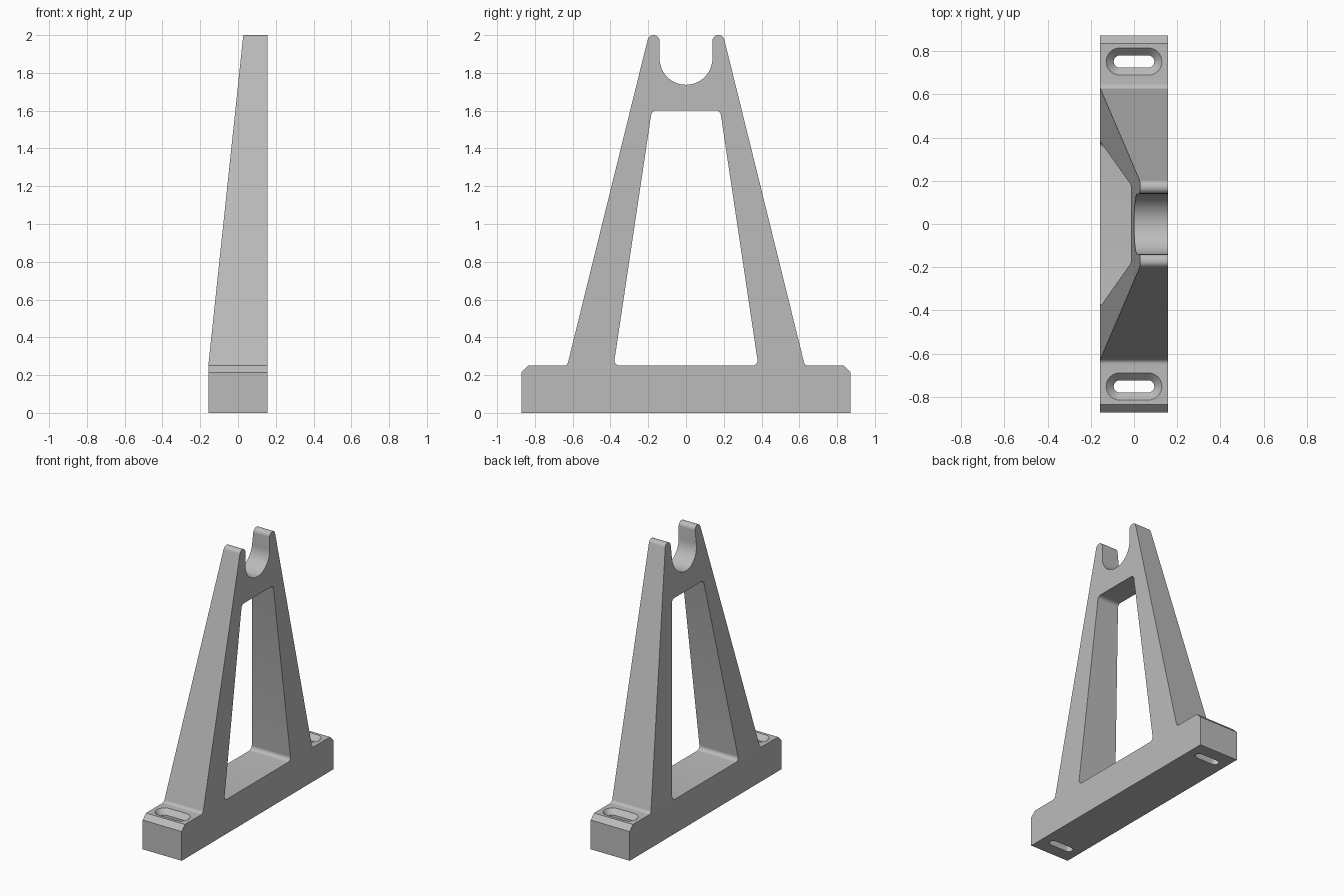
import bpy, bmesh, math
from mathutils import Vector

cube = bpy.data.objects.get("Cube")
if cube:
    bpy.data.objects.remove(cube, do_unlink=True)

HALF_T = 0.157    # half thickness along x
HALF_L = 0.872    # half length of the foot along y
BASE_Z = 0.25     # top of the foot

grey = bpy.data.materials.new("plain_grey")
grey.use_nodes = True
grey.diffuse_color = (0.5, 0.5, 0.5, 1)
grey.node_tree.nodes["Principled BSDF"].inputs["Base Color"].default_value = (0.5, 0.5, 0.5, 1)


def rounded(corners, steps=8):
    """Outline from (a, b, radius) corners, each rounded by a tangent arc."""
    out = []
    for i, (a, b, r) in enumerate(corners):
        p = Vector((a, b))
        if r == 0:
            out.append(p)
            continue
        u = (Vector(corners[i - 1][:2]) - p).normalized()
        v = (Vector(corners[(i + 1) % len(corners)][:2]) - p).normalized()
        half = u.angle(v) / 2
        centre = p + (u + v).normalized() * (r / math.sin(half))
        start = p + u * (r / math.tan(half)) - centre
        end = p + v * (r / math.tan(half)) - centre
        sweep = math.atan2(start.x * end.y - start.y * end.x, start.dot(end))
        for k in range(steps + 1):
            t = sweep * k / steps
            out.append(centre + Vector((start.x * math.cos(t) - start.y * math.sin(t),
                                        start.x * math.sin(t) + start.y * math.cos(t))))
    return out


def loft(name, rings):
    """Closed solid through matching rings of points."""
    bm = bmesh.new()
    loops = [[bm.verts.new(p) for p in ring] for ring in rings]
    n = len(loops[0])
    for lo, hi in zip(loops, loops[1:]):
        for i in range(n):
            bm.faces.new((lo[i], lo[(i + 1) % n], hi[(i + 1) % n], hi[i]))
    bm.faces.new(loops[0][::-1])
    bm.faces.new(loops[-1])
    bmesh.ops.recalc_face_normals(bm, faces=bm.faces)
    mesh = bpy.data.meshes.new(name)
    bm.to_mesh(mesh)
    bm.free()
    mesh.materials.append(grey)
    obj = bpy.data.objects.new(name, mesh)
    bpy.context.collection.objects.link(obj)
    return obj


def side_prism(name, outline, half):
    return loft(name, [[(x, p[0], p[1]) for p in outline] for x in (-half, half)])


# Stand outline: foot, tapering legs, forked tips and round cradle
NOTCH_R, NOTCH_Z = 0.14, 1.877
right_half = rounded([(0, 0, 0), (HALF_L, 0, 0), (HALF_L, 0.213, 0),
                      (HALF_L - 0.037, BASE_Z, 0), (0.629, BASE_Z, 0.025),
                      (0.197, 2.0, 0.031), (NOTCH_R, 2.0, 0.031),
                      (NOTCH_R, NOTCH_Z, 0)])[1:]
arc = [Vector((NOTCH_R * math.cos(t), NOTCH_Z - NOTCH_R * math.sin(t)))
       for t in (math.pi * k / 32 for k in range(1, 32))]
left_half = [Vector((-p.x, p.y)) for p in reversed(right_half)]
stand = side_prism("bearing_stand", right_half + arc + left_half, HALF_T)

# Window between the legs
window = rounded([(-0.383, BASE_Z, 0.028), (0.383, BASE_Z, 0.028),
                  (0.181, 1.602, 0.028), (-0.181, 1.602, 0.028)])
cutters = [side_prism("window_cutter", window, 1)]

# Sloped wedge that thins the legs towards the top
foot, tip = Vector((-HALF_T, BASE_Z + 0.001)), Vector((0.028, 2.0))
low, high = foot.lerp(tip, -0.1), foot.lerp(tip, 1.2)
wedge = [low, high, Vector((-1, high.y)), Vector((-1, low.y))]
cutters.append(loft("taper_cutter", [[(p.x, y, p.y) for p in wedge] for y in (-1, 1)]))


# Countersunk mounting slots
def slot_ring(y, z, r, run=0.066):
    ring = []
    for sign in (1, -1):
        for k in range(17):
            t = -math.pi / 2 + math.pi * k / 16
            ring.append((sign * (run + r * math.cos(t)), y + sign * r * math.sin(t), z))
    return ring


for y, side in ((0.752, "back"), (-0.752, "front")):
    cutters.append(loft(side + "_slot_cutter", [
        slot_ring(y, -0.05, 0.028), slot_ring(y, BASE_Z - 0.035, 0.028),
        slot_ring(y, BASE_Z + 0.01, 0.073)]))

# Apply the cuts, then drop the cutters
for cutter in cutters:
    cutter.hide_render = True
    mod = stand.modifiers.new(cutter.name, 'BOOLEAN')
    mod.operation = 'DIFFERENCE'
    mod.solver = 'EXACT'
    mod.object = cutter

bpy.ops.object.select_all(action='DESELECT')
stand.select_set(True)
bpy.context.view_layer.objects.active = stand
for mod in list(stand.modifiers):
    bpy.ops.object.modifier_apply(modifier=mod.name)
for cutter in cutters:
    bpy.data.objects.remove(cutter, do_unlink=True)
bpy.ops.object.shade_smooth_by_angle(angle=math.radians(30))
